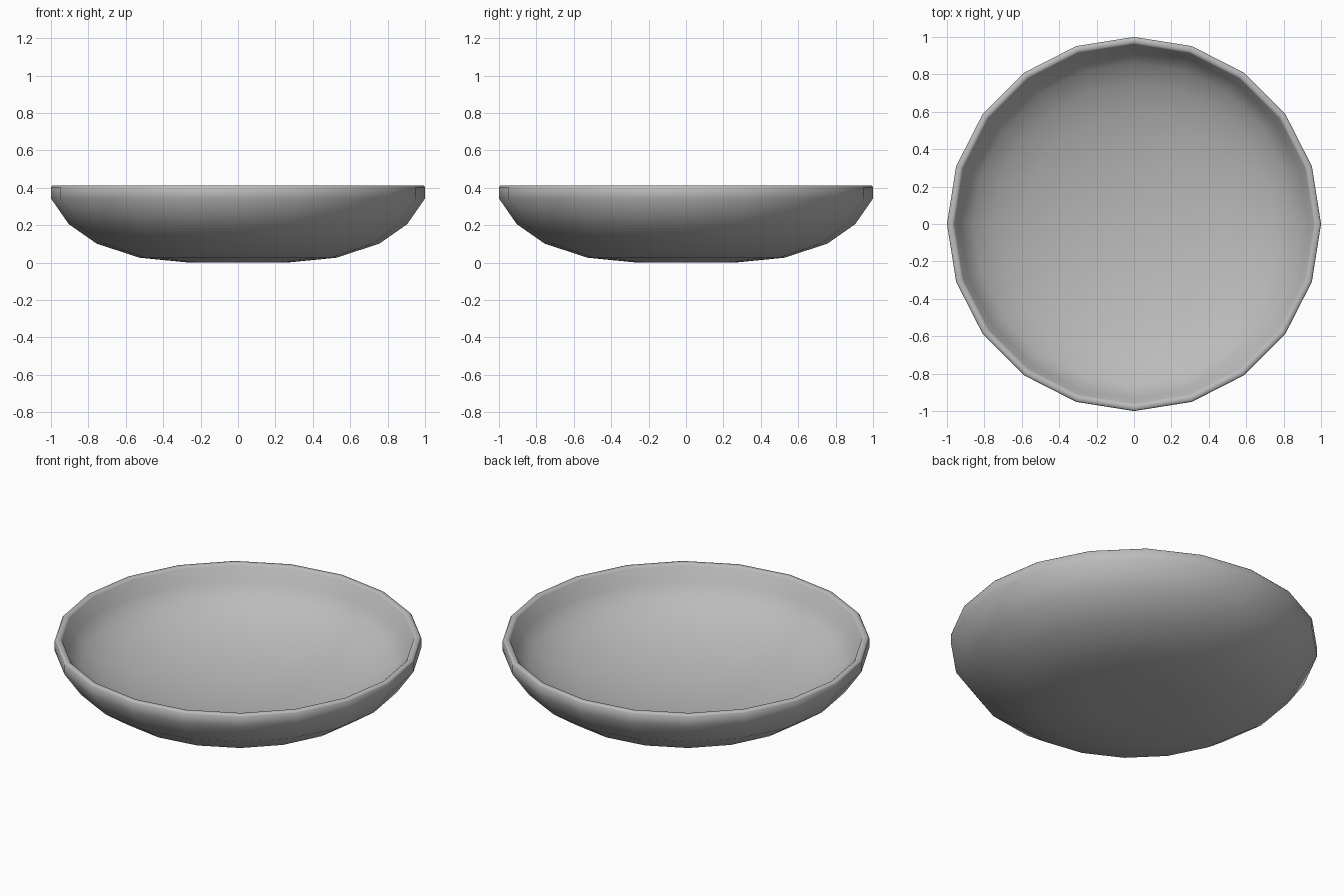
import bpy, bmesh, math

if "Cube" in bpy.data.objects:
    bpy.data.objects.remove(bpy.data.objects["Cube"])

SIDES = 20

# Bowl cross-section (radius, height): outside from the flat base up, over the rounded rim
profile = [(0, 0), (0.26, 0), (0.525, 0.026), (0.755, 0.101), (0.905, 0.206),
           (1.0, 0.343), (1.0, 0.403), (0.993, 0.412), (0.97, 0.412), (0.96, 0.402)]
# Inside: a shallow elliptical hollow
for i in range(1, 8):
    a = math.radians(90 * (1 - i / 7))
    profile.append((0.955 * math.sin(a), 0.395 - 0.35 * math.cos(a)))

# Lathe the cross-section around z
bm = bmesh.new()
verts = [bm.verts.new((r, 0, z)) for r, z in profile]
edges = [bm.edges.new(pair) for pair in zip(verts, verts[1:])]
bmesh.ops.spin(bm, geom=verts + edges, cent=(0, 0, 0), axis=(0, 0, 1),
               angle=math.tau, steps=SIDES, use_merge=True)
bmesh.ops.remove_doubles(bm, verts=bm.verts, dist=0.0005)
bmesh.ops.recalc_face_normals(bm, faces=bm.faces)

mesh = bpy.data.meshes.new("bowl")
bm.to_mesh(mesh)
bm.free()
bowl = bpy.data.objects.new("bowl", mesh)
bpy.context.collection.objects.link(bowl)

# Darker grey
grey = bpy.data.materials.new("grey")
grey.diffuse_color = (0.5, 0.5, 0.5, 1)
grey.use_nodes = True
grey.node_tree.nodes["Principled BSDF"].inputs["Base Color"].default_value = grey.diffuse_color
mesh.materials.append(grey)

# Smooth walls and rim
bpy.context.view_layer.objects.active = bowl
bowl.select_set(True)
bpy.ops.object.shade_smooth_by_angle(angle=math.radians(60))
